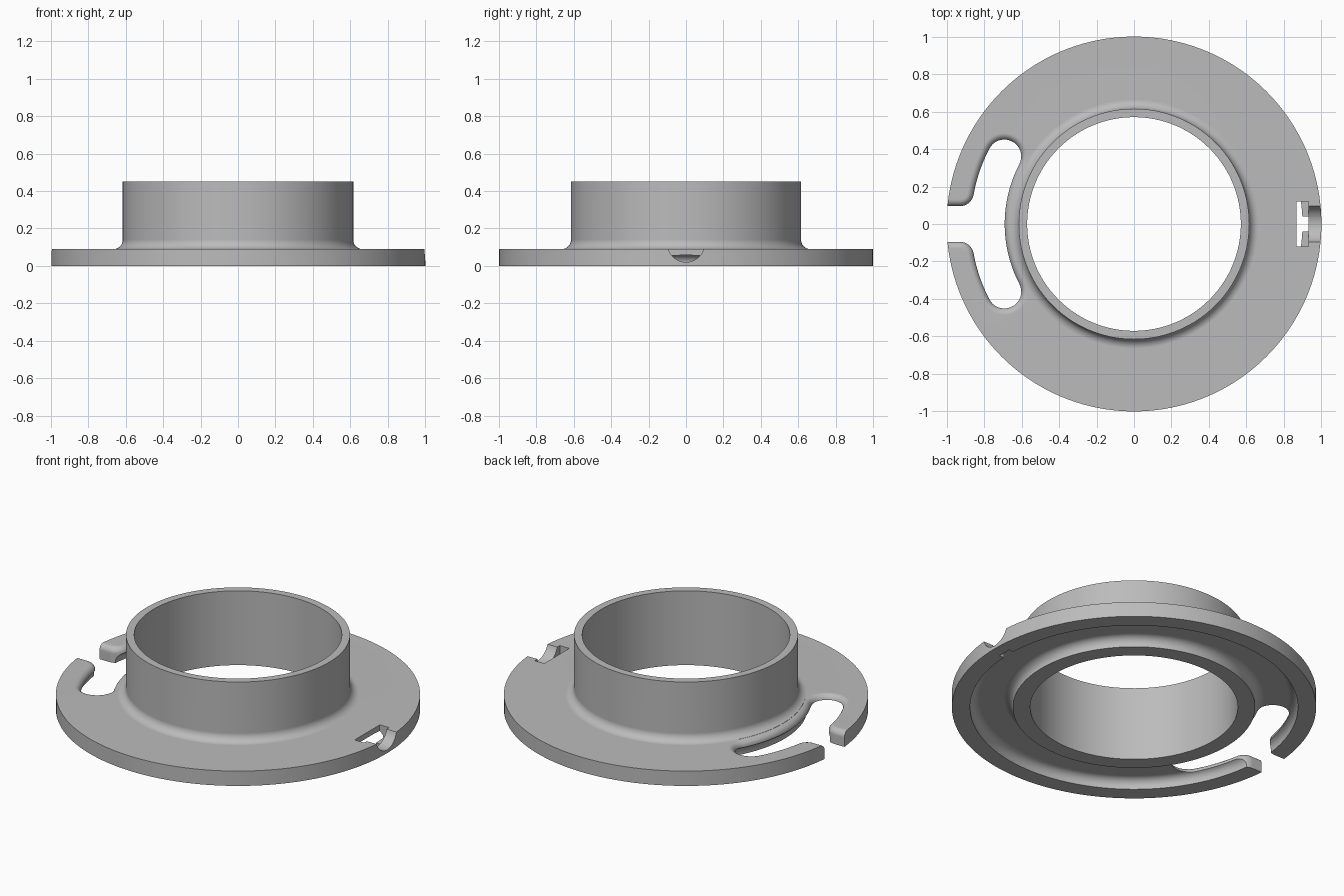
import bpy, bmesh
from math import sin, cos, pi, radians, sqrt, atan2

cube = bpy.data.objects.get("Cube")
if cube:
    bpy.data.objects.remove(cube, do_unlink=True)

SEGMENTS = 160
FLANGE_TOP = 0.09


def arc(cx, cy, r, a0, a1, n):
    """Points on an arc, angles in radians."""
    return [(cx + r * cos(a0 + (a1 - a0) * i / n),
             cy + r * sin(a0 + (a1 - a0) * i / n)) for i in range(n + 1)]


def make_object(name, bm):
    bmesh.ops.recalc_face_normals(bm, faces=bm.faces)
    mesh = bpy.data.meshes.new(name)
    bm.to_mesh(mesh)
    bm.free()
    obj = bpy.data.objects.new(name, mesh)
    bpy.context.collection.objects.link(obj)
    return obj


def bridge(bm, rings, closed):
    """Quads between successive rings; closed also joins last to first."""
    pairs = list(zip(rings, rings[1:]))
    if closed:
        pairs.append((rings[-1], rings[0]))
    for a, b in pairs:
        n = len(a)
        for i in range(n):
            j = (i + 1) % n
            bm.faces.new((a[i], a[j], b[j], b[i]))


def lathe(name, profile):
    bm = bmesh.new()
    rings = [[bm.verts.new((r * cos(t), r * sin(t), z))
              for t in (2 * pi * i / SEGMENTS for i in range(SEGMENTS))]
             for r, z in profile]
    bridge(bm, rings, True)
    return make_object(name, bm)


def loft(name, layers):
    """Solid from stacked outlines: (points, z) per layer."""
    bm = bmesh.new()
    rings = [[bm.verts.new((x, y, z)) for x, y in pts] for pts, z in layers]
    bridge(bm, rings, False)
    bm.faces.new(rings[0])
    bm.faces.new(rings[-1])
    return make_object(name, bm)


def box(name, x0, x1, half_y, z0, z1):
    pts = [(x0, -half_y), (x1, -half_y), (x1, half_y), (x0, half_y)]
    return loft(name, [(pts, z0), (pts, z1)])


def cut(target, cutter):
    mod = target.modifiers.new("cut", 'BOOLEAN')
    mod.operation = 'DIFFERENCE'
    mod.solver = 'EXACT'
    mod.object = cutter
    bpy.context.view_layer.objects.active = target
    bpy.ops.object.modifier_apply(modifier=mod.name)
    bpy.data.objects.remove(cutter, do_unlink=True)


# Flanged collar: tube, filleted flange, rounded groove underneath
profile = [(0.57, 0), (0.57, 0.45), (0.615, 0.45)]
profile += arc(0.665, FLANGE_TOP + 0.05, 0.05, pi, 1.5 * pi, 10)
profile += [(1, FLANGE_TOP), (1, 0), (0.9, 0)]
profile += arc(0.85, 0.01, 0.05, 0, pi / 2, 8)
profile += arc(0.715, 0.01, 0.05, pi / 2, pi, 8)
profile += [(0.665, 0)]
collar = lathe("flanged_collar", profile)


# T-shaped curved slot on the right side, with a rounded upper edge
def slot_outline(d):
    mid, half, entry, corner = 0.78, 0.09, 0.095, 0.075
    cy = entry + corner
    cx = -sqrt((mid + half + corner) ** 2 - cy ** 2)
    inward = atan2(-cy, -cx)
    end = pi - radians(27.5)
    pts = [(-1.2, entry + d)]
    pts += arc(cx, cy, corner - d, -pi / 2, inward, 10)
    pts += arc(0, 0, mid + half + d, inward + pi, end, 12)[1:]
    pts += arc(mid * cos(end), mid * sin(end), half + d, end, end - pi, 18)[1:]
    pts += arc(0, 0, mid - half - d, end, pi, 16)[1:]
    return pts + [(x, -y) for x, y in reversed(pts[:-1])]


ROUND = 0.035
layers = [(slot_outline(0), -0.1)]
for k in range(7):
    a = pi / 2 * k / 6
    layers.append((slot_outline(ROUND * (1 - cos(a))),
                   FLANGE_TOP - ROUND + ROUND * sin(a)))
layers.append((slot_outline(ROUND), 0.12))
cut(collar, loft("slot_cutter", layers))

# Latch pocket on the left side, its through hole and round outlet
cut(collar, box("pocket_cutter", 0.866, 0.93, 0.12, 0.02, 0.12))
cut(collar, box("hole_cutter", 0.88, 0.93, 0.04, -0.1, 0.05))
bm = bmesh.new()
circle = arc(0, 0.12, 0.1, 0, 2 * pi, 48)[:-1]
ends = [[bm.verts.new((x, y, z)) for y, z in circle] for x in (0.92, 1.1)]
bridge(bm, ends, False)
for ring in ends:
    bm.faces.new(ring)
cut(collar, make_object("outlet_cutter", bm))

# Plain grey finish
grey = bpy.data.materials.new("plain_grey")
grey.use_nodes = True
colour = (0.5, 0.5, 0.5, 1)
grey.diffuse_color = colour
grey.node_tree.nodes["Principled BSDF"].inputs["Base Color"].default_value = colour
collar.data.materials.clear()
collar.data.materials.append(grey)

# Smooth curves, crisp edges
bpy.ops.object.select_all(action='DESELECT')
collar.select_set(True)
bpy.context.view_layer.objects.active = collar
bpy.ops.object.shade_smooth_by_angle(angle=radians(30))
weighted = collar.modifiers.new("even_normals", 'WEIGHTED_NORMAL')
weighted.keep_sharp = True
